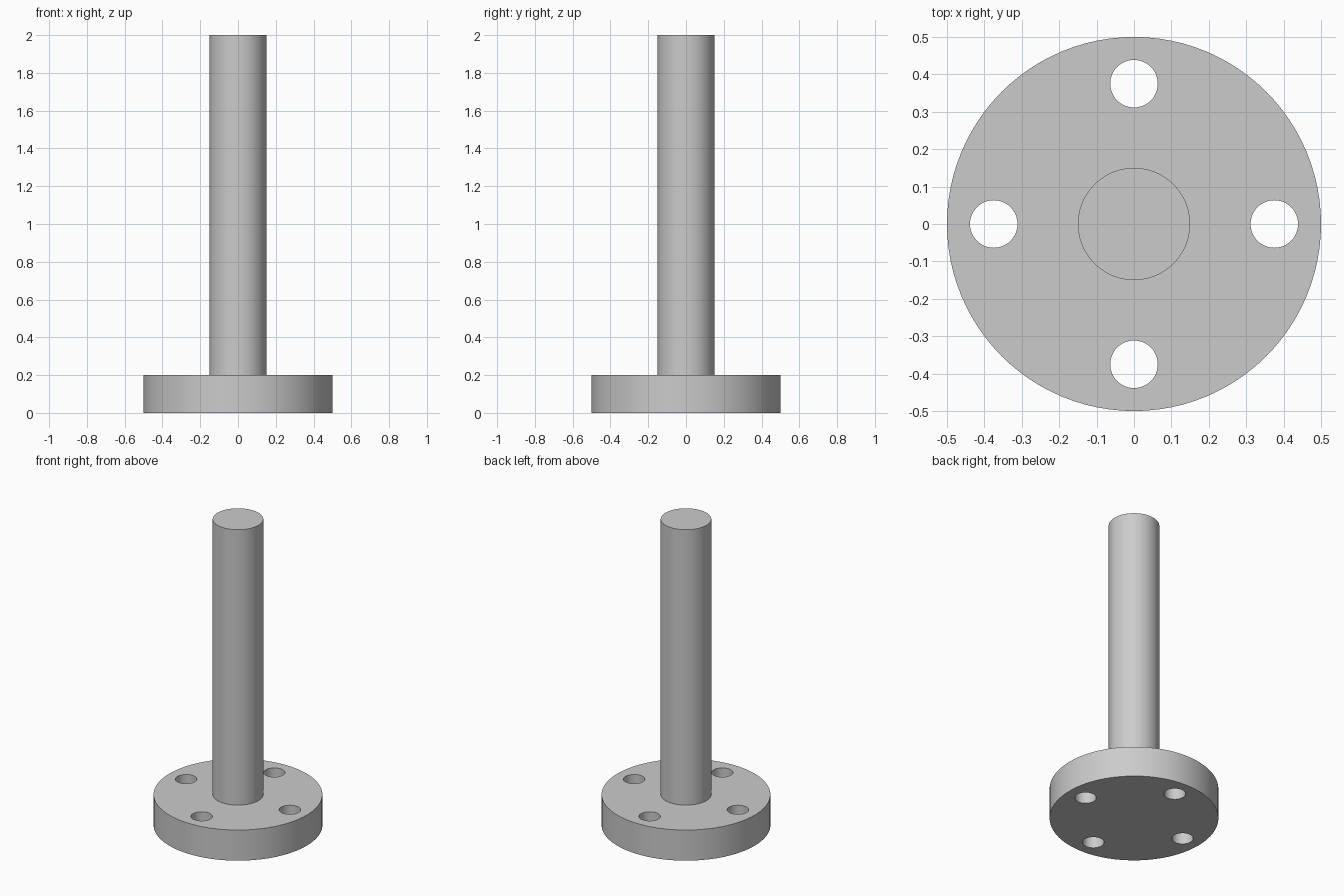
import bpy
from math import cos, sin, pi, radians

if "Cube" in bpy.data.objects:
    bpy.data.objects.remove(bpy.data.objects["Cube"], do_unlink=True)

HEIGHT, FLANGE_H = 2.0, 0.2
FLANGE_R, SHAFT_R = 0.5, 0.15
HOLE_R, HOLE_CIRCLE, HOLES = 0.0635, 0.375, 4

steel = bpy.data.materials.new("grey_steel")
steel.use_nodes = True
colour = (0.6, 0.6, 0.6, 1)
steel.diffuse_color = colour
steel.node_tree.nodes["Principled BSDF"].inputs["Base Color"].default_value = colour


def cylinder(name, radius, bottom, top, x=0, y=0, sides=96):
    bpy.ops.mesh.primitive_cylinder_add(
        vertices=sides, radius=radius, depth=top - bottom,
        location=(x, y, (bottom + top) / 2))
    obj = bpy.context.object
    obj.name = name
    obj.data.materials.append(steel)
    return obj


def smooth(obj):
    bpy.ops.object.select_all(action="DESELECT")
    obj.select_set(True)
    bpy.context.view_layer.objects.active = obj
    bpy.ops.object.shade_smooth_by_angle(angle=radians(30))


# Round flange with bolt holes drilled through
flange = cylinder("flange", FLANGE_R, 0, FLANGE_H)
for i in range(HOLES):
    a = 2 * pi * i / HOLES
    drill = cylinder("bolt_hole_cutter", HOLE_R, -0.1, FLANGE_H + 0.1,
                     HOLE_CIRCLE * cos(a), HOLE_CIRCLE * sin(a), 48)
    drill.hide_render = True
    cut = flange.modifiers.new("bolt_hole", "BOOLEAN")
    cut.operation = "DIFFERENCE"
    cut.solver = "EXACT"
    cut.object = drill
    bpy.context.view_layer.objects.active = flange
    bpy.ops.object.modifier_apply(modifier=cut.name)
    bpy.data.objects.remove(drill, do_unlink=True)
smooth(flange)

# Solid shaft standing on the flange
shaft = cylinder("shaft", SHAFT_R, FLANGE_H, HEIGHT)
smooth(shaft)
